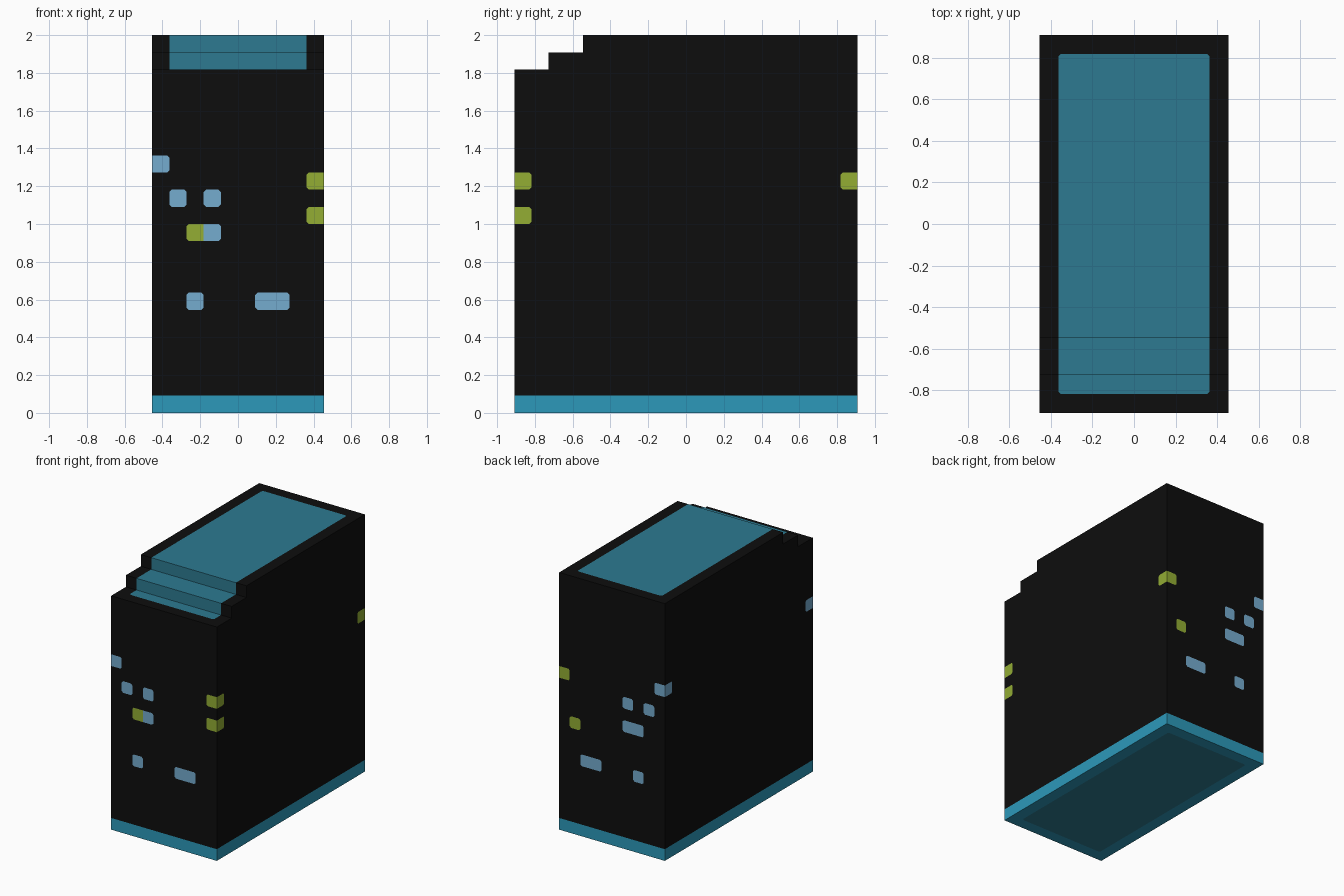
import bpy, bmesh
from mathutils import Vector

if "Cube" in bpy.data.objects:
    bpy.data.objects.remove(bpy.data.objects["Cube"])

U = 2 / 22                      # one block: model is 10 x 20 x 22 blocks
NX, NY, NZ = 10, 20, 22


def srgb(r, g, b):
    lin = lambda c: c / 12.92 if c <= 0.04045 else ((c + 0.055) / 1.055) ** 2.4
    return tuple(lin(c / 255) for c in (r, g, b)) + (1.0,)


COLOURS = [("black", (13, 13, 13)), ("base_blue", (44, 153, 186)),
           ("panel_teal", (45, 122, 145)), ("light_blue", (117, 172, 207)),
           ("green", (147, 173, 52))]
BLACK, BASE, TEAL, BLUE, GREEN = range(5)

# Lit squares as (column, row) on the front and back faces
SHARED_BLUE = {(0, 14), (1, 12), (3, 12), (3, 10), (2, 6), (6, 6), (7, 6)}
FRONT_GREEN = {(2, 10), (9, 13), (9, 11)}
BACK_GREEN = {(9, 13), (8, 9)}
BACK_BLUE = SHARED_BLUE | {(2, 10)}
RIGHT_GREEN = {(0, 13), (0, 11), (19, 13)}
LEFT_BLUE = {(0, 14), (19, 14)}


def pick(face):
    """Colour of one surface square from its position and direction."""
    c, n = face.calc_center_median() / U, face.normal
    i, j, k = int(c.x + NX / 2), int(c.y + NY / 2), int(c.z)
    inner = 1 <= i <= 8 and 1 <= j <= 18
    if n.z < -0.5:
        return TEAL if inner else BASE
    if c.z < 1:
        return BASE
    if n.z > 0.5 or (n.y < -0.5 and c.z > 20):      # top panel and its steps
        return TEAL if inner else BLACK
    if abs(n.y) > 0.5:
        front = n.y < 0
        if (i, k) in (FRONT_GREEN if front else BACK_GREEN):
            return GREEN
        return BLUE if (i, k) in (SHARED_BLUE if front else BACK_BLUE) else BLACK
    if n.x > 0.5:
        return GREEN if (j, k) in RIGHT_GREEN else BLACK
    return BLUE if (j, k) in LEFT_BLUE else BLACK


# Tower body: stepped side profile swept across x
bm = bmesh.new()
profile = [(-10, 0), (10, 0), (10, 22), (-6, 22), (-6, 21), (-8, 21), (-8, 20), (-10, 20)]
side = bm.faces.new([bm.verts.new((-5 * U, y * U, z * U)) for y, z in profile])
swept = bmesh.ops.extrude_face_region(bm, geom=[side])["geom"]
bmesh.ops.translate(bm, vec=(NX * U, 0, 0),
                    verts=[g for g in swept if isinstance(g, bmesh.types.BMVert)])

# Cut the surface into block-sized squares
for axis, start, count in ((0, -5, NX), (1, -10, NY), (2, 0, NZ)):
    normal = Vector([float(a == axis) for a in range(3)])
    for s in range(1, count):
        bmesh.ops.bisect_plane(bm, geom=bm.verts[:] + bm.edges[:] + bm.faces[:],
                               dist=1e-5, plane_co=normal * (start + s) * U, plane_no=normal)
bmesh.ops.recalc_face_normals(bm, faces=bm.faces[:])
for f in bm.faces:
    f.material_index = pick(f)

# Clip the outer corners of the coloured squares
corners = []
for v in bm.verts:
    mats = [f.material_index for f in v.link_faces]
    flat = all(f.normal.dot(v.link_faces[0].normal) > 0.9 for f in v.link_faces)
    if flat and len(mats) == 4 and sum(m not in (BLACK, BASE) for m in mats) == 1:
        corners.append(v)
clipped = bmesh.ops.bevel(bm, geom=corners, offset=0.012, offset_type='OFFSET',
                          segments=1, profile=0.5, affect='VERTICES')
for f in clipped["faces"]:
    if f.calc_area() < 0.001:
        f.material_index = BASE if f.calc_center_median().z < 0.05 else BLACK

mesh = bpy.data.meshes.new("tower_body")
bm.to_mesh(mesh)
bm.free()
for name, rgb in COLOURS:
    mat = bpy.data.materials.new(name)
    mat.diffuse_color = srgb(*rgb)
    mat.use_nodes = True
    mat.node_tree.nodes["Principled BSDF"].inputs["Base Color"].default_value = mat.diffuse_color
    mesh.materials.append(mat)
bpy.context.collection.objects.link(bpy.data.objects.new("tower_body", mesh))
